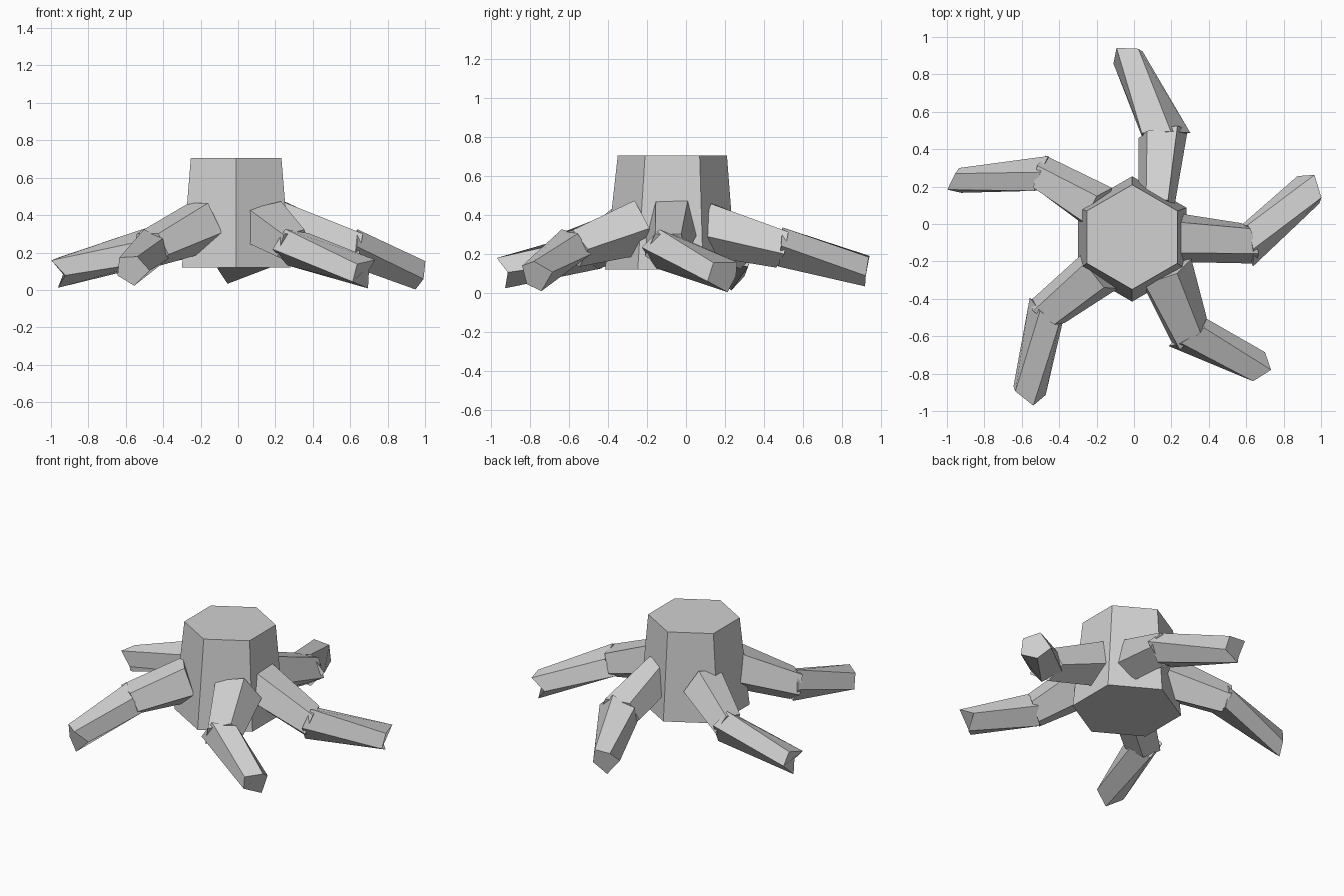
import bpy, bmesh
from math import cos, sin, radians
from mathutils import Vector

cube = bpy.data.objects.get("Cube")
if cube:
    bpy.data.objects.remove(cube, do_unlink=True)

grey = bpy.data.materials.new("plain_grey")
grey.use_nodes = True
grey.diffuse_color = (0.64, 0.64, 0.64, 1)
grey.node_tree.nodes["Principled BSDF"].inputs["Base Color"].default_value = (0.64, 0.64, 0.64, 1)


def loft(name, rings):
    """Flat-shaded solid through rings of equal point count, capped at both ends."""
    bm = bmesh.new()
    loops = [[bm.verts.new(p) for p in ring] for ring in rings]
    n = len(loops[0])
    for a, b in zip(loops, loops[1:]):
        for i in range(n):
            j = (i + 1) % n
            bm.faces.new((a[i], a[j], b[j], b[i]))
    bm.faces.new(loops[0])
    bm.faces.new(loops[-1])
    bmesh.ops.recalc_face_normals(bm, faces=bm.faces)
    mesh = bpy.data.meshes.new(name)
    bm.to_mesh(mesh)
    bm.free()
    mesh.materials.append(grey)
    obj = bpy.data.objects.new(name, mesh)
    bpy.context.collection.objects.link(obj)


def ring(center, axis, width, height, roll, jag=0):
    """Five-sided ring across the axis; jag pushes alternate corners along it."""
    axis = axis.normalized()
    side = axis.cross(Vector((0, 0, 1))).normalized()
    up = side.cross(axis)
    points = []
    for i in range(5):
        a = radians(roll + 72 * i)
        push = jag * (1 if i % 2 else -1)
        points.append(center + side * cos(a) * width + up * sin(a) * height + axis * push)
    return points


def hexagon(y, z, radius):
    return [(-0.01 + radius * sin(radians(60 * i)), y + radius * cos(radians(60 * i)), z)
            for i in range(6)]


# Trunk
loft("trunk", [hexagon(-0.08, 0.12, 0.335), hexagon(-0.07, 0.705, 0.28)])

# Roots: start, knee, tip, start width, knee width, tip width, roll of the cross-section
roots = {
    "back": ((0.12, 0.10, 0.34), (0.155, 0.49, 0.23), (-0.04, 0.92, 0.12), 0.10, 0.14, 0.09, 54),
    "left": ((0.20, -0.07, 0.36), (0.62, -0.10, 0.22), (0.96, 0.20, 0.09), 0.14, 0.12, 0.1, 54),
    "front_left": ((0.16, -0.25, 0.34), (0.30, -0.59, 0.23), (0.68, -0.775, 0.09),
                   0.16, 0.125, 0.09, 40),
    "front_right": ((-0.18, -0.25, 0.35), (-0.47, -0.48, 0.22), (-0.57, -0.92, 0.11),
                    0.14, 0.115, 0.095, 54),
    "back_right": ((-0.19, 0.08, 0.34), (-0.50, 0.265, 0.22), (-0.96, 0.23, 0.10),
                   0.135, 0.105, 0.07, 66),
}
for name, (start, knee, tip, start_width, knee_width, tip_width, roll) in roots.items():
    start, knee, tip = Vector(start), Vector(knee), Vector(tip)
    inner, outer = knee - start, tip - knee
    bend = inner.normalized() + outer.normalized()
    # Upper part of the root, mitred at the knee
    loft(name + "_root_upper", [ring(start, inner, start_width, 0.15, roll),
                                ring(knee, bend, knee_width, 0.105, roll)])
    # Lower part, slightly twisted, with ragged ends
    loft(name + "_root_lower", [ring(knee - outer * 0.03, bend, knee_width, 0.105, roll + 20, 0.015),
                                ring(tip, outer, tip_width, 0.085, roll - 10, 0.025)])
